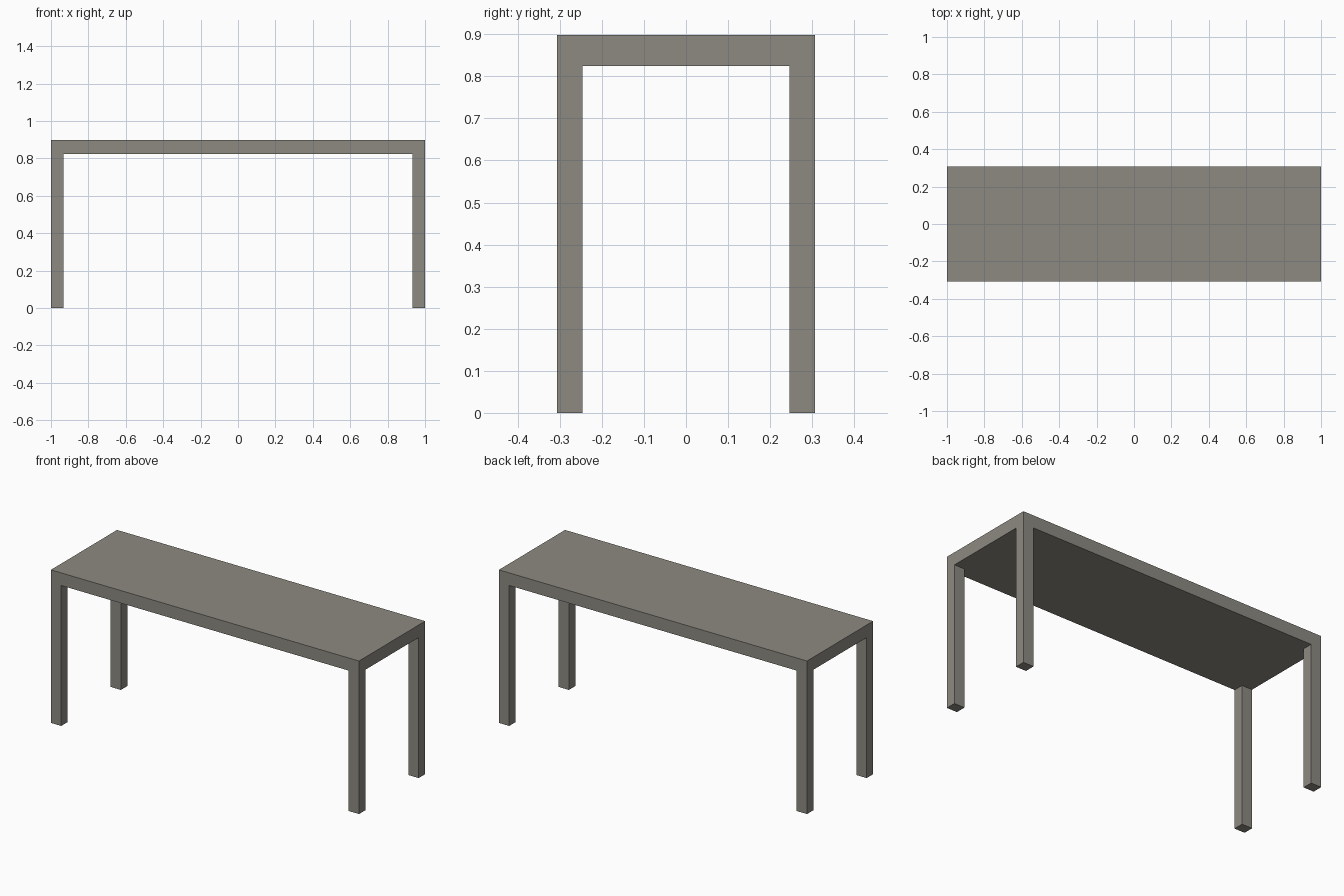
import bpy

if "Cube" in bpy.data.objects:
    bpy.data.objects.remove(bpy.data.objects["Cube"])

LENGTH, DEPTH, HEIGHT = 2.0, 0.613, 0.898
TOP = 0.074             # tabletop thickness
LEG_X, LEG_Y = 0.067, 0.06

mat = bpy.data.materials.new("warm grey")
mat.diffuse_color = (0.27, 0.254, 0.223, 1.0)
mat.use_nodes = True
mat.node_tree.nodes["Principled BSDF"].inputs["Base Color"].default_value = mat.diffuse_color


def box(name, size, centre):
    bpy.ops.mesh.primitive_cube_add(size=1, location=centre)
    ob = bpy.context.object
    ob.name = name
    ob.scale = size
    bpy.ops.object.transform_apply(location=False, rotation=False, scale=True)
    ob.data.materials.append(mat)
    return ob


# Solid tabletop
box("tabletop", (LENGTH, DEPTH, TOP), (0, 0, HEIGHT - TOP / 2))

# Four legs flush with the corners
leg_h = HEIGHT - TOP
for sx, side in ((-1, "left"), (1, "right")):
    for sy, end in ((-1, "front"), (1, "back")):
        box(f"{end}_{side}_leg", (LEG_X, LEG_Y, leg_h),
            (sx * (LENGTH - LEG_X) / 2, sy * (DEPTH - LEG_Y) / 2, leg_h / 2))
